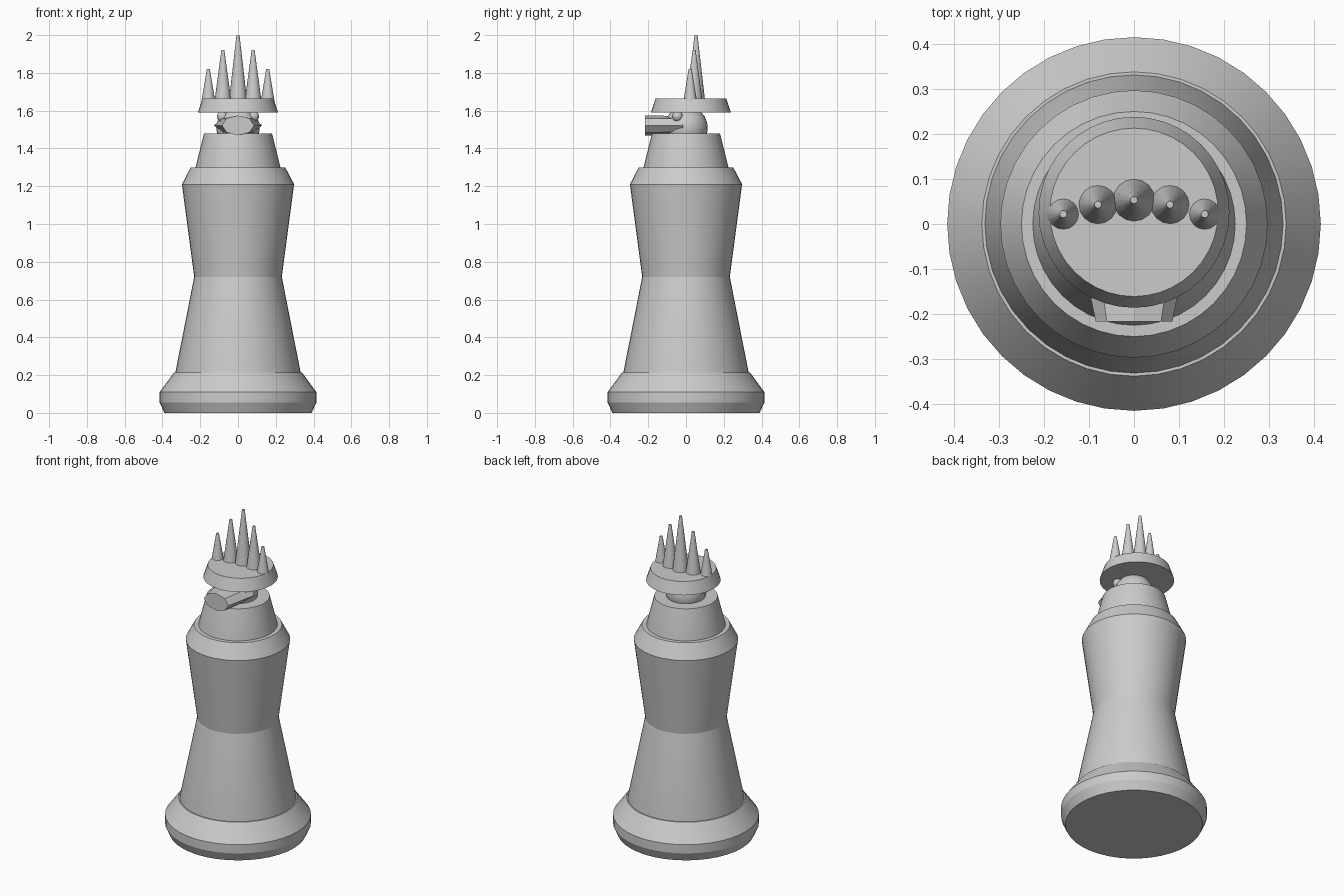
import bpy, math

cube = bpy.data.objects.get("Cube")
if cube:
    bpy.data.objects.remove(cube, do_unlink=True)

stone = bpy.data.materials.new("grey_stone")
stone.use_nodes = True
GREY = (0.6, 0.6, 0.6, 1)
stone.diffuse_color = GREY
stone.node_tree.nodes["Principled BSDF"].inputs["Base Color"].default_value = GREY


def finish(name, angle=30):
    ob = bpy.context.object
    ob.name = name
    ob.data.materials.append(stone)
    bpy.ops.object.shade_smooth_by_angle(angle=math.radians(angle))
    return ob


def lathe(name, profile, centre_y=0, sides=40):
    """Closed turned shape from (radius, height) pairs, bottom to top."""
    verts, faces = [], []
    for r, z in profile:
        for i in range(sides):
            a = 2 * math.pi * i / sides
            verts.append((r * math.cos(a), centre_y + r * math.sin(a), z))
    for k in range(len(profile) - 1):
        for i in range(sides):
            j = (i + 1) % sides
            a, b = k * sides, (k + 1) * sides
            faces.append((a + i, a + j, b + j, b + i))
    faces.append(tuple(reversed(range(sides))))
    faces.append(tuple(range(len(verts) - sides, len(verts))))
    mesh = bpy.data.meshes.new(name)
    mesh.from_pydata(verts, [], faces)
    ob = bpy.data.objects.new(name, mesh)
    bpy.context.collection.objects.link(ob)
    bpy.ops.object.select_all(action='DESELECT')
    ob.select_set(True)
    bpy.context.view_layer.objects.active = ob
    return finish(name, 15)


def ball(name, radius, location):
    bpy.ops.mesh.primitive_uv_sphere_add(segments=24, ring_count=12,
                                         radius=radius, location=location)
    return finish(name)


# Turned pedestal, waisted body and collar
lathe("base", [(0.39, 0), (0.415, 0.055), (0.415, 0.11), (0.338, 0.215)])
lathe("body", [(0.332, 0.2), (0.331, 0.218), (0.232, 0.72), (0.297, 1.21), (0.25, 1.3)])
lathe("collar", [(0.226, 1.29), (0.225, 1.3), (0.18, 1.48)])

# Head and eyes
ball("head", 0.115, (0, 0, 1.51))
for side, x in (("left", 0.083), ("right", -0.083)):
    ball(side + "_eye", 0.028, (x, -0.045, 1.57))

# Flattened eight-sided muzzle, tapering to the front
bpy.ops.mesh.primitive_cone_add(vertices=8, radius1=0.127, radius2=0.085, depth=0.2,
                                location=(0, -0.117, 1.522),
                                rotation=(math.pi / 2, 0, 0))
muzzle = finish("muzzle", 10)
for v in muzzle.data.vertices:
    # local y becomes height
    v.co.y *= 0.39 if v.co.z < 0 else 0.62

# Crown band and its fan of spikes
lathe("crown_band", [(0.212, 1.59), (0.187, 1.665)], centre_y=0.026)
spikes = [(0, 0.053, 2.0, 0.053), (0.08, 0.043, 1.92, 0.05), (0.157, 0.022, 1.82, 0.043)]
for n, (x, y, tip, radius) in enumerate(spikes):
    for side in ((1, -1) if x else (1,)):
        foot = 1.61
        bpy.ops.mesh.primitive_cone_add(vertices=16, radius1=radius, radius2=0.008,
                                        depth=tip - foot,
                                        location=(side * x, y, (tip + foot) / 2))
        label = "centre" if not x else ("left" if side > 0 else "right")
        finish(f"{label}_spike_{n}")
